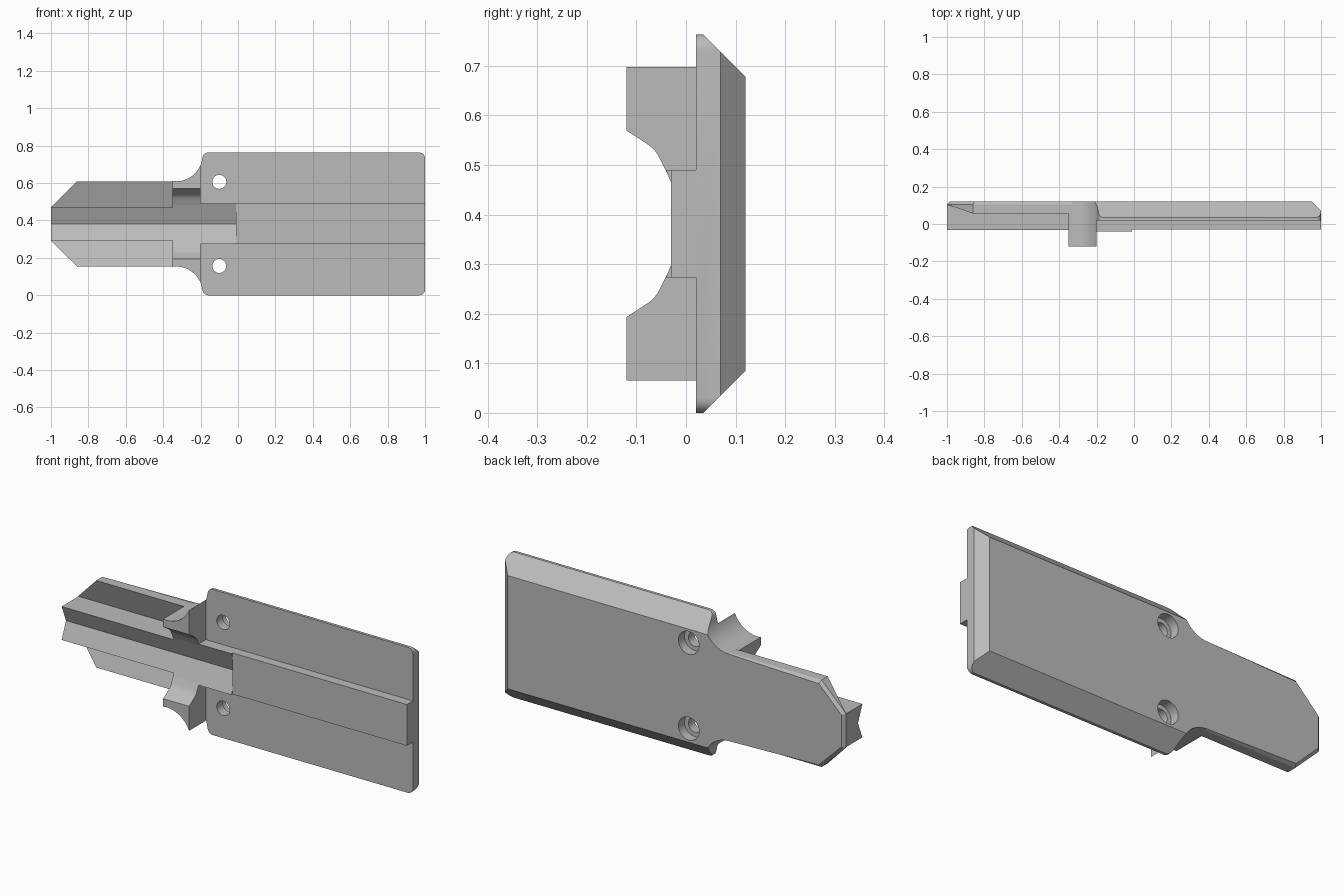
import bpy, bmesh, math
from mathutils import Vector

cube = bpy.data.objects.get("Cube")
if cube:
    bpy.data.objects.remove(cube, do_unlink=True)

MID = 0.3815          # height of the symmetry line
HALF = 0.3815         # half height of the wide plate
VALLEY, SLOPE = 0.004, 0.41   # V groove depth and steepness

grey = bpy.data.materials.new("plain_grey")
grey.use_nodes = True
grey.diffuse_color = (0.5, 0.5, 0.5, 1)
grey.node_tree.nodes["Principled BSDF"].inputs["Base Color"].default_value = (0.5, 0.5, 0.5, 1)


def groove(d):
    return VALLEY - SLOPE * d


def make_object(name, bm):
    bmesh.ops.recalc_face_normals(bm, faces=bm.faces)
    mesh = bpy.data.meshes.new(name)
    bm.to_mesh(mesh)
    bm.free()
    obj = bpy.data.objects.new(name, mesh)
    mesh.materials.append(grey)
    bpy.context.collection.objects.link(obj)
    return obj


def prism(points, axis, lo, hi):
    """Extrude (x, d) points along y, or (y, d) points along x; d is height from MID."""
    bm = bmesh.new()

    def place(p, t):
        return (p[0], t, MID + p[1]) if axis == "y" else (t, p[0], MID + p[1])
    rings = [[bm.verts.new(place(p, t)) for p in points] for t in (lo, hi)]
    bm.faces.new(rings[0])
    bm.faces.new(rings[1])
    n = len(points)
    for i in range(n):
        j = (i + 1) % n
        bm.faces.new((rings[0][i], rings[0][j], rings[1][j], rings[1][i]))
    return bm


def arc(cx, cd, r, start, end, steps):
    return [(cx + r * math.cos(math.radians(start + (end - start) * i / steps)),
             cd + r * math.sin(math.radians(start + (end - start) * i / steps)))
            for i in range(steps + 1)]


def mirrored(points):
    return points + [(a, -d) for a, d in reversed(points)]


def cut(obj, bm):
    cutter = make_object("cutter", bm)
    cutter.hide_render = True
    mod = obj.modifiers.new("cut", "BOOLEAN")
    mod.operation = "DIFFERENCE"
    mod.solver = "EXACT"
    mod.object = cutter
    bpy.context.view_layer.objects.active = obj
    bpy.ops.object.modifier_apply(modifier=mod.name)
    bpy.data.objects.remove(cutter, do_unlink=True)


def slice_off(bm, point, normal):
    res = bmesh.ops.bisect_plane(bm, geom=bm.verts[:] + bm.edges[:] + bm.faces[:],
                                 plane_co=point, plane_no=normal, clear_outer=True)
    edges = [e for e in res["geom_cut"] if isinstance(e, bmesh.types.BMEdge)]
    bmesh.ops.edgeloop_fill(bm, edges=edges)


# Base plate: pointed neck, concave shoulders and wide body
R = 0.03
outline = [(-1, 0.09), (-0.86, 0.228)]
outline += arc(-0.33, 0.368, 0.14, -90, -6, 14)
outline += arc(-0.19 + R, HALF - R, R, 170, 90, 5)
outline += arc(1 - R, HALF - R, R, 90, 0, 5)
bm = prism(mirrored(outline), "y", 0.02, 0.12)
back = [e for e in bm.edges if all(v.co.y > 0.119 for v in e.verts)]
bmesh.ops.bevel(bm, geom=back, offset=0.015, offset_type="OFFSET",
                segments=1, affect="EDGES", clamp_overlap=False)
# Large chamfers on the long edges and the far end
for s in (1, -1):
    slice_off(bm, Vector((0, 0.035, MID + s * HALF)), Vector((0, 1, s)))
slice_off(bm, Vector((1, 0.07, MID)), Vector((1, 1, 0)))
plate = make_object("base_plate", bm)

for s in (1, -1):
    # Sloping fronts of the neck flanges
    wedge = [(-0.1, 0.08), (0.1055, 0.0885), (0.055, 0.228), (0.005, 0.366), (-0.1, 0.42)]
    cut(plate, prism([(y, s * d) for y, d in wedge], "x", -1.1, -0.35))
    # Counterbored screw holes
    cut(plate, prism(arc(-0.1, s * 0.225, 0.0375, 0, 345, 23), "y", -0.1, 0.2))
    cut(plate, prism(arc(-0.1, s * 0.225, 0.06, 0, 345, 23), "y", 0.07, 0.2))


# Centre spine with a V groove, narrow on the neck and wider on the body
def spine(name, half, lo, hi):
    front = [(0.1, half), (groove(half), half)]
    profile = front + [(VALLEY, 0)] + [(y, -d) for y, d in reversed(front)]
    return make_object(name, prism(profile, "x", lo, hi))


parts = [plate, spine("neck_spine", 0.0875, -1, -0.35),
         spine("body_spine", 0.108, -0.35, -0.01)]

# Flat rail on the body
parts.append(make_object("rail", prism(mirrored([(-0.03, 0.108), (0.05, 0.108)]),
                                       "x", -0.01, 1)))

# Curved jaws standing forward at the shoulders
for s, side in ((1, "upper"), (-1, "lower")):
    jaw = [(0.06, 0.33), (-0.12, 0.33), (-0.12, 0.188), (-0.074, 0.158), (-0.064, 0.149),
           (-0.056, 0.138), (-0.049, 0.124), (groove(0.1), 0.1), (0.06, 0.1)]
    obj = make_object(side + "_jaw", prism([(y, s * d) for y, d in jaw], "x", -0.35, -0.2))
    cut(obj, prism(arc(-0.33, s * 0.368, 0.14, 0, 354, 59), "y", -0.3, 0.3))
    parts.append(obj)

for obj in parts:
    bpy.ops.object.select_all(action="DESELECT")
    obj.select_set(True)
    bpy.context.view_layer.objects.active = obj
    bpy.ops.object.shade_smooth_by_angle(angle=math.radians(20))
